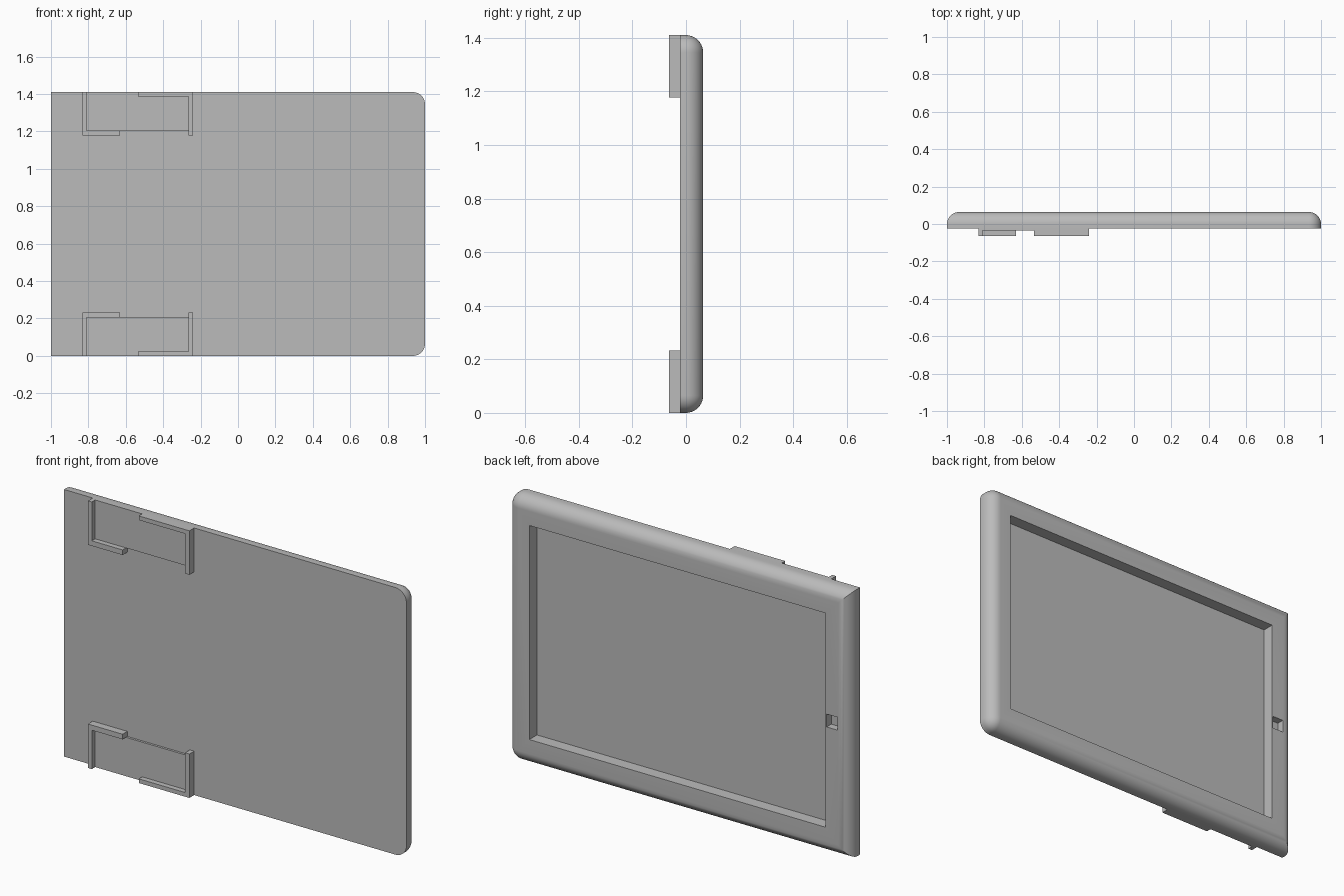
import bpy, bmesh
from math import sin, cos, pi, radians

if "Cube" in bpy.data.objects:
    bpy.data.objects.remove(bpy.data.objects["Cube"])

HEIGHT = 1.41
FRONT, BACK = -0.023, 0.064      # body faces along y
R = 0.065                        # edge and corner radius
STEPS = 10

grey = bpy.data.materials.new("plain_grey")
grey.use_nodes = True
grey.diffuse_color = (0.5, 0.5, 0.5, 1)
grey.node_tree.nodes["Principled BSDF"].inputs["Base Color"].default_value = (0.5, 0.5, 0.5, 1)


def add_object(name, bm):
    bmesh.ops.recalc_face_normals(bm, faces=bm.faces)
    mesh = bpy.data.meshes.new(name)
    bm.to_mesh(mesh)
    bm.free()
    mesh.materials.append(grey)
    obj = bpy.data.objects.new(name, mesh)
    bpy.context.collection.objects.link(obj)
    return obj


def box(name, x, y, z):
    bm = bmesh.new()
    bmesh.ops.create_cube(bm, size=1)
    for v in bm.verts:
        v.co = [lo + (c + 0.5) * (hi - lo) for c, (lo, hi) in zip(v.co, (x, y, z))]
    return add_object(name, bm)


def activate(obj):
    bpy.ops.object.select_all(action='DESELECT')
    obj.select_set(True)
    bpy.context.view_layer.objects.active = obj


def outline(inset):
    """Plate outline: square corners on one end, round corners on the other."""
    pts = [(-1 + inset, HEIGHT - inset), (-1 + inset, inset)]
    for cz, start in ((R, -pi / 2), (HEIGHT - R, 0)):
        for i in range(STEPS + 1):
            a = start + i * pi / 2 / STEPS
            pts.append((1 - R + (R - inset) * cos(a), cz + (R - inset) * sin(a)))
    return pts


# Body: stacked outlines that curl in towards the back
bm = bmesh.new()
layers = [(0, FRONT)]
for i in range(STEPS + 1):
    a = i * pi / 2 / STEPS
    layers.append((R * (1 - cos(a)), BACK - R + R * sin(a)))
rings = [[bm.verts.new((x, y, z)) for x, z in outline(inset)] for inset, y in layers]
for low, high in zip(rings, rings[1:]):
    for i in range(len(low)):
        j = (i + 1) % len(low)
        bm.faces.new((low[i], low[j], high[j], high[i]))
bm.faces.new(rings[0])
bm.faces.new(rings[-1])
bmesh.ops.remove_doubles(bm, verts=bm.verts, dist=1e-5)
body = add_object("frame_body", bm)

# Screen recess and button recess cut into the back
for name, x, y, z in (
        ("screen_cutter", (-0.86, 0.87), (0.0, 0.2), (0.14, HEIGHT - 0.14)),
        ("button_cutter", (-0.93, -0.866), (0.025, 0.2), (HEIGHT / 2 - 0.034, HEIGHT / 2 + 0.034))):
    cutter = box(name, x, y, z)
    cutter.hide_render = True
    activate(body)
    mod = body.modifiers.new(name, 'BOOLEAN')
    mod.operation = 'DIFFERENCE'
    mod.solver = 'EXACT'
    mod.object = cutter
    bpy.ops.object.modifier_apply(modifier=name)
    bpy.data.objects.remove(cutter)
activate(body)
bpy.ops.object.shade_smooth_by_angle(angle=radians(30))

# Front brackets: base plate and raised walls, mirrored top to bottom
OUT, PLATE = -0.063, -0.035
parts = (
    ("plate", (-0.81, -0.265), PLATE, (0, 0.205)),
    ("outer_wall", (-0.832, -0.81), OUT, (0, 0.232)),
    ("inner_wall", (-0.265, -0.24), OUT, (0, 0.232)),
    ("lip", (-0.81, -0.63), OUT, (0.205, 0.232)),
    ("edge_strip", (-0.535, -0.265), OUT, (0, 0.022)),
)
for side in ("lower", "upper"):
    for name, x, y, z in parts:
        if side == "upper":
            z = (HEIGHT - z[1], HEIGHT - z[0])
        box(f"{side}_bracket_{name}", x, (y, FRONT + 0.004), z)
